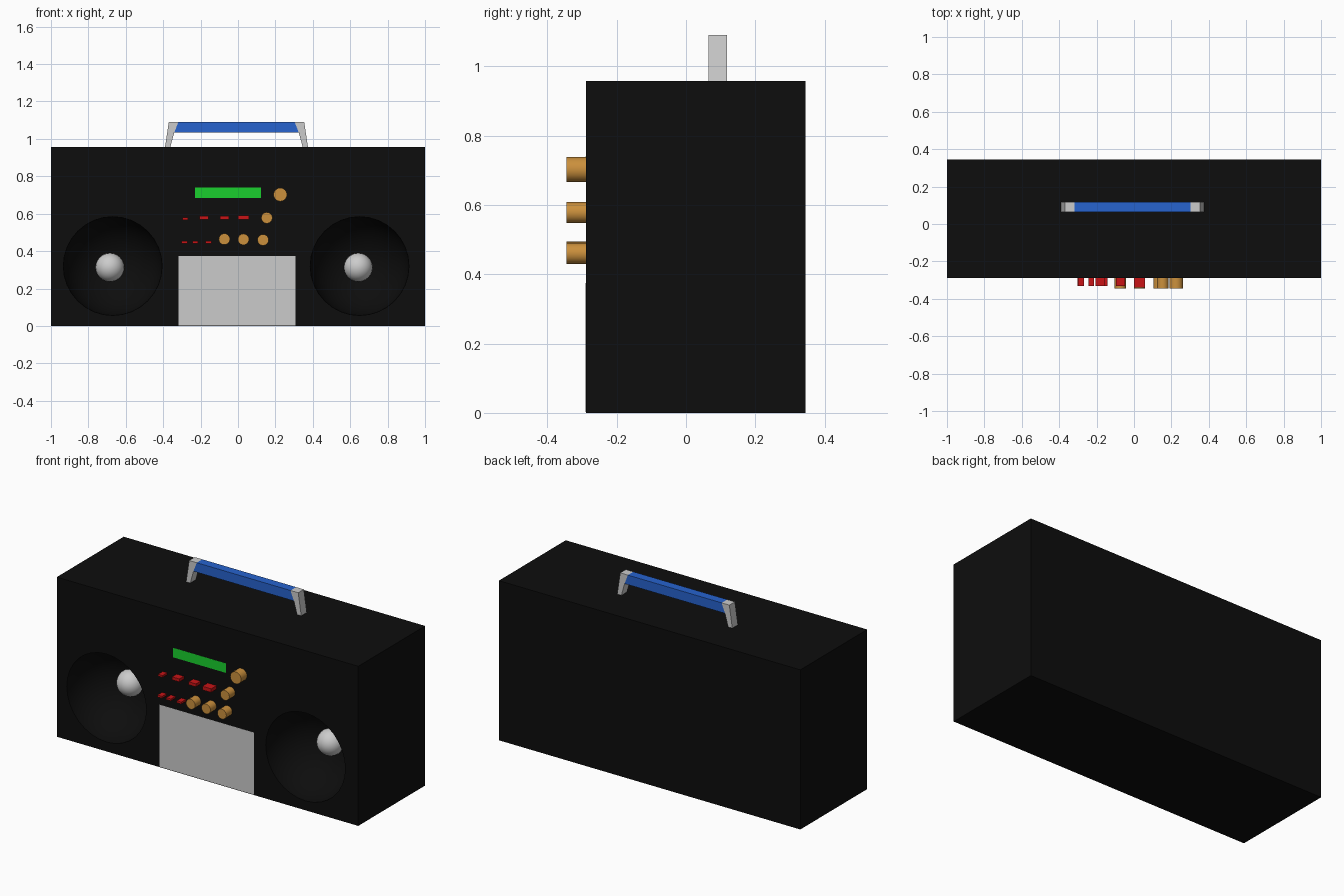
import bpy, bmesh, math

if "Cube" in bpy.data.objects:
    bpy.data.objects.remove(bpy.data.objects["Cube"])

FRONT = -0.289
BACK = 0.345
TOP = 0.957


def material(name, rgb):
    m = bpy.data.materials.new(name)
    m.diffuse_color = (*rgb, 1)
    m.use_nodes = True
    m.node_tree.nodes["Principled BSDF"].inputs["Base Color"].default_value = m.diffuse_color
    return m


BLACK = material("black", (0.004, 0.004, 0.004))
GOLD = material("gold", (0.6, 0.28, 0.046))
RED = material("red", (0.58, 0.007, 0.008))
GREEN = material("green", (0.01, 0.63, 0.026))
BLUE = material("blue", (0.02, 0.125, 0.62))


def prism(name, outline, y0, y1, mat=None):
    """Extrude an (x, z) outline from y0 to y1."""
    bm = bmesh.new()
    face = bm.faces.new([bm.verts.new((x, y0, z)) for x, z in outline])
    ext = bmesh.ops.extrude_face_region(bm, geom=[face])
    verts = [v for v in ext["geom"] if isinstance(v, bmesh.types.BMVert)]
    bmesh.ops.translate(bm, vec=(0, y1 - y0, 0), verts=verts)
    bmesh.ops.recalc_face_normals(bm, faces=bm.faces)
    mesh = bpy.data.meshes.new(name)
    bm.to_mesh(mesh)
    bm.free()
    ob = bpy.data.objects.new(name, mesh)
    bpy.context.collection.objects.link(ob)
    if mat:
        mesh.materials.append(mat)
    return ob


def box(name, x0, x1, z0, z1, y0, y1, mat=None):
    return prism(name, [(x0, z0), (x1, z0), (x1, z1), (x0, z1)], y0, y1, mat)


def smooth(ob, degrees=35):
    bpy.ops.object.select_all(action='DESELECT')
    ob.select_set(True)
    bpy.context.view_layer.objects.active = ob
    bpy.ops.object.shade_smooth_by_angle(angle=math.radians(degrees))


def ball(name, loc, r, segments, rings):
    bpy.ops.mesh.primitive_uv_sphere_add(segments=segments, ring_count=rings, radius=r,
                                         location=loc, rotation=(math.pi / 2, 0, 0))
    ob = bpy.context.object
    ob.name = name
    return ob


# body with two round speaker recesses
body = box("body", -1, 1, 0, TOP, FRONT, BACK, BLACK)
for side, cx, bx in (("left", -0.67, -0.685), ("right", 0.65, 0.643)):
    cutter = ball("recess_cutter_" + side, (cx, FRONT - 0.002, 0.32), 0.265, 32, 17)
    cutter.hide_render = True
    cutter.data.materials.append(BLACK)
    mod = body.modifiers.new("recess", 'BOOLEAN')
    mod.operation = 'DIFFERENCE'
    mod.solver = 'EXACT'
    mod.object = cutter
    bpy.context.view_layer.objects.active = body
    bpy.ops.object.modifier_apply(modifier=mod.name)
    bpy.data.objects.remove(cutter)
    # silver dome at the bottom of the recess
    smooth(ball("speaker_dome_" + side, (bx, -0.04, 0.313), 0.077, 24, 14))
smooth(body)

# tape door and display lie flush on the front
box("tape_door", -0.319, 0.308, 0.003, 0.375, FRONT - 0.0007, FRONT + 0.01)
box("display", -0.229, 0.122, 0.683, 0.74, FRONT - 0.0007, FRONT + 0.01, GREEN)

# knobs
for i, (x, z, r) in enumerate([(0.226, 0.702, 0.036), (0.154, 0.578, 0.03), (-0.073, 0.464, 0.03),
                               (0.029, 0.463, 0.03), (0.134, 0.46, 0.03)]):
    ring = [(x + r * math.cos(a * math.tau / 24), z + r * math.sin(a * math.tau / 24))
            for a in range(24)]
    smooth(prism(f"knob_{i}", ring, -0.345, FRONT + 0.005, GOLD))

# push buttons: x range, centre height, half height, front y
for i, (x0, x1, z, h, y) in enumerate([
        (-0.298, -0.268, 0.573, 0.006, -0.332), (-0.205, -0.157, 0.579, 0.009, -0.332),
        (-0.095, -0.047, 0.579, 0.009, -0.332), (0.001, 0.06, 0.579, 0.011, -0.34),
        (-0.302, -0.271, 0.447, 0.006, -0.332), (-0.244, -0.213, 0.447, 0.006, -0.332),
        (-0.174, -0.143, 0.447, 0.006, -0.332)]):
    box(f"button_{i}", x0, x1, z - h, z + h, y, FRONT + 0.005, RED)

# handle: two slanted legs and a grip
leg = [(-0.382, TOP), (-0.362, 1.09), (-0.311, 1.09), (-0.333, 1.033), (-0.354, TOP)]
for side, s in (("left", 1), ("right", -1)):
    prism("handle_leg_" + side, [(s * x - 0.008, z) for x, z in leg], 0.065, 0.118)
prism("handle_grip", [(-0.341, 1.033), (0.325, 1.033), (0.303, 1.09), (-0.319, 1.09)],
      0.065, 0.118, BLUE)
